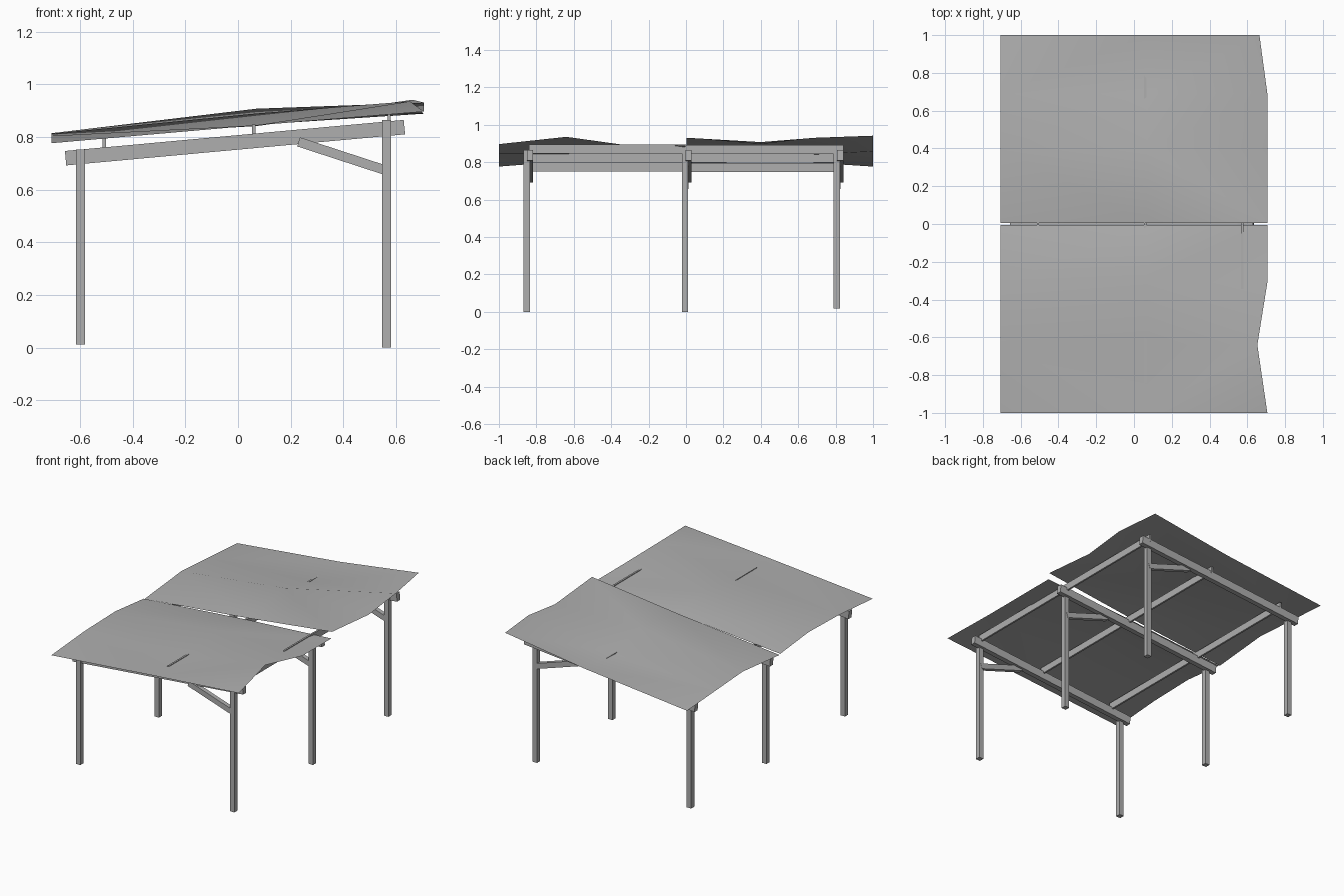
import bpy
import bmesh
from mathutils import Matrix, Vector

cube = bpy.data.objects.get("Cube")
if cube:
    bpy.data.objects.remove(cube, do_unlink=True)

grey = bpy.data.materials.new("weathered_grey")
COLOR = (0.43, 0.43, 0.43, 1)
grey.use_nodes = True
grey.diffuse_color = COLOR
grey.node_tree.nodes["Principled BSDF"].inputs["Base Color"].default_value = COLOR


def add_object(name, bm):
    mesh = bpy.data.meshes.new(name)
    bm.to_mesh(mesh)
    bm.free()
    mesh.materials.append(grey)
    obj = bpy.data.objects.new(name, mesh)
    bpy.context.collection.objects.link(obj)
    return obj


def timber(name, start, end, width, depth):
    """Straight timber between two points; width is horizontal, depth is upright."""
    start, end = Vector(start), Vector(end)
    along = (end - start).normalized()
    ref = Vector((0, 1, 0)) if abs(along.y) < 0.5 else Vector((1, 0, 0))
    side = ref
    up = along.cross(side).normalized()
    bm = bmesh.new()
    bmesh.ops.create_cube(bm, size=1)
    turn = Matrix((along, side, up)).transposed().to_4x4()
    size = Matrix.Diagonal(((end - start).length, width, depth, 1))
    bmesh.ops.transform(bm, matrix=Matrix.Translation((start + end) / 2) @ turn @ size,
                        verts=bm.verts)
    bmesh.ops.recalc_face_normals(bm, faces=bm.faces)
    return add_object(name, bm)


# Three frames: low post, high post, sloping beam and brace
LOW_X, HIGH_X = -0.598, 0.564
frames = {"front": (-0.852, 0.012, 0.0),
          "middle": (-0.005, 0.012, 0.0),
          "back": (0.806, 0.018, 0.018)}
for label, (y, low_foot, high_foot) in frames.items():
    timber(label + "_low_post", (LOW_X, y, low_foot), (LOW_X, y, 0.753), 0.034, 0.034)
    timber(label + "_high_post", (HIGH_X, y, high_foot), (HIGH_X, y, 0.865), 0.034, 0.034)
    beam_y = y + 0.018
    timber(label + "_beam", (-0.655, beam_y, 0.72), (0.632, beam_y, 0.838), 0.034, 0.055)
    timber(label + "_brace", (HIGH_X, y + 0.004, 0.673), (0.23, y + 0.004, 0.782), 0.03, 0.036)

# Purlins on edge across the frames, in two lengths each
for label, x, z in (("low", -0.508, 0.774), ("middle", 0.06, 0.824), ("high", 0.573, 0.87)):
    timber(label + "_purlin_front", (x, -0.84, z), (x, 0, z), 0.012, 0.048)
    timber(label + "_purlin_back", (x, 0, z - 0.002), (x, 0.842, z - 0.002), 0.012, 0.048)


# Buckled roof sheets, each row: y, high edge x, heights at low edge, middle, high edge
def roof_sheet(name, rows):
    bm = bmesh.new()
    grid = [[bm.verts.new((x, y, z)) for x, z in zip((-0.708, 0.07, edge), heights)]
            for y, edge, *heights in rows]
    for a, b in zip(grid, grid[1:]):
        for i in range(2):
            bm.faces.new((a[i], a[i + 1], b[i + 1], b[i]))
    bmesh.ops.triangulate(bm, faces=bm.faces)
    obj = add_object(name, bm)
    for poly in obj.data.polygons:
        poly.use_smooth = True


roof_sheet("front_roof_sheet", [
    (-1.0, 0.706, 0.777, 0.845, 0.897),
    (-0.64, 0.653, 0.805, 0.844, 0.936),
    (-0.31, 0.706, 0.813, 0.890, 0.889),
    (-0.004, 0.706, 0.782, 0.847, 0.889)])
roof_sheet("back_roof_sheet", [
    (0.004, 0.706, 0.777, 0.855, 0.931),
    (0.40, 0.706, 0.815, 0.908, 0.897),
    (0.69, 0.706, 0.797, 0.842, 0.931),
    (1.0, 0.664, 0.777, 0.858, 0.942)])
